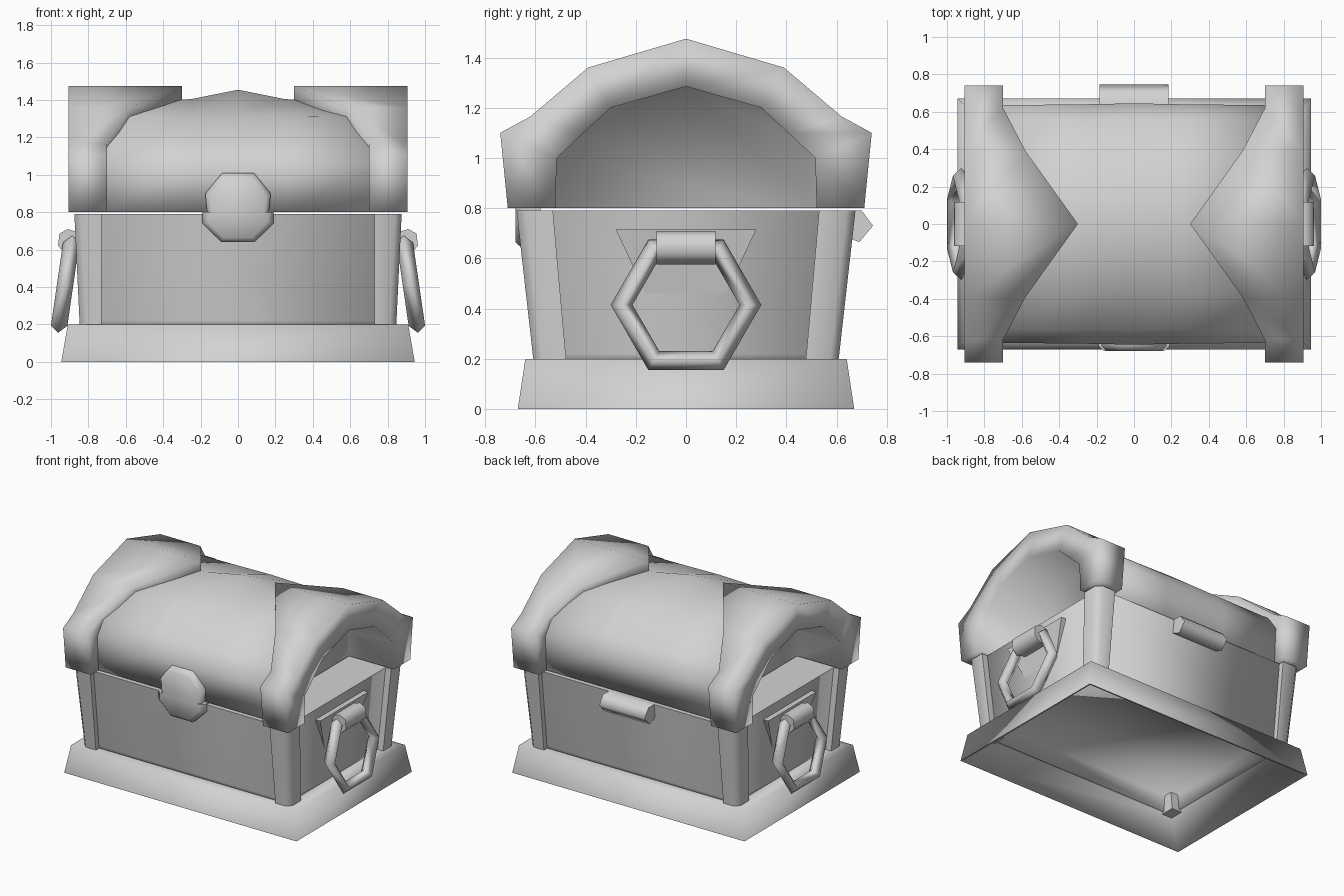
import bpy, bmesh, math

cube = bpy.data.objects.get("Cube")
if cube:
    bpy.data.objects.remove(cube, do_unlink=True)

mat = bpy.data.materials.new("plain_grey")
mat.use_nodes = True
GREY = (0.65, 0.65, 0.65, 1)
mat.diffuse_color = GREY
mat.node_tree.nodes["Principled BSDF"].inputs["Base Color"].default_value = GREY


def loft(name, loops, closed=False, angle=180, panel=None):
    """Skin equal-length point loops in order; join ends or cap them.
    panel: fill across this point column, leaving the strip before it open."""
    bm = bmesh.new()
    rings = [[bm.verts.new(p) for p in loop] for loop in loops]
    n = len(rings[0])
    pairs = list(zip(rings, rings[1:]))
    if closed:
        pairs.append((rings[-1], rings[0]))
    else:
        bm.faces.new(rings[0])
        bm.faces.new(rings[-1])
    for a, b in pairs:
        for i in range(n):
            j = (i + 1) % n
            if panel is None or j != panel:
                bm.faces.new((a[i], a[j], b[j], b[i]))
    if panel is not None:
        bm.faces.new([r[panel] for r in rings])
    bmesh.ops.recalc_face_normals(bm, faces=bm.faces)
    me = bpy.data.meshes.new(name)
    bm.to_mesh(me)
    bm.free()
    me.materials.append(mat)
    ob = bpy.data.objects.new(name, me)
    bpy.context.collection.objects.link(ob)
    bpy.ops.object.select_all(action='DESELECT')
    ob.select_set(True)
    bpy.context.view_layer.objects.active = ob
    bpy.ops.object.shade_smooth_by_angle(angle=math.radians(angle))


def rect(x, y, z):
    return [(-x, -y, z), (x, -y, z), (x, y, z), (-x, y, z)]


def arch(half):
    """Mirror a half profile (front edge to crown) over y = 0."""
    return half + [(-p[0],) + tuple(p[1:]) for p in reversed(half[:-1])]


# Flared base skirt, open underneath
loft("base_skirt", [rect(.945, .67, 0), rect(.91, .64, .2), rect(.79, .56, .2),
                    rect(.80, .57, .185), rect(.935, .66, 0)],
     closed=True, angle=92)

# Tapered box body with a raised floor
loft("body", [rect(.83, .635, .79), rect(.803, .573, .22), rect(.80, .57, .185),
              rect(.79, .56, .185), rect(.79, .55, .3)], angle=92)


# Corner posts with chamfered outer edges
def post_loop(sx, sy, x, y, yi, z):
    c = .035
    pts = [(.73, yi), (x, yi), (x, y - c), (x - c, y), (.73, y)]
    return [(sx * a, sy * b, z) for a, b in pts]


for sx, xn in ((1, "left"), (-1, "right")):
    for sy, yn in ((-1, "front"), (1, "back")):
        loft(f"post_{yn}_{xn}", [post_loop(sx, sy, .845, .605, .475, .17),
                                 post_loop(sx, sy, .875, .675, .53, .79)], angle=80)

# Cavity profile shared by the lid parts: (y, z)
hollow = arch([(-.52, .8), (-.515, 1.0), (-.41, 1.098), (-.3, 1.2), (0, 1.285)])


# Middle shell of the lid, bulging slightly at the centre
def shell_loop(x, top, bulge):
    outer = arch([(-.62, .8), (-.635 - bulge, 1.05), (-.56 - bulge, 1.16),
                  (-.36, 1.31 + bulge), (0, top)])
    inner = [(y * 1.04, .8 + (z - .8) * 1.04) for y, z in reversed(hollow)]
    return [(x, y, z) for y, z in outer + inner]


loft("lid_middle", [shell_loop(-.72, 1.38, 0), shell_loop(-.25, 1.405, .005),
                    shell_loop(0, 1.455, .01), shell_loop(.25, 1.405, .005),
                    shell_loop(.72, 1.38, 0)])

# Wide lid bands reaching towards the centre at the crown, with hollow ends
band = arch([(-.71, .8, .7), (-.74, 1.1, .7), (-.62, 1.165, .7),
             (-.39, 1.36, .58), (0, 1.475, .3)])
for s, side in ((1, "left"), (-1, "right")):
    loops = []
    for (y, z, xi), (hy, hz) in zip(band, hollow):
        loops.append([(s * .905, y, z), (s * xi, y, z),
                      (s * xi, (y + hy) / 2, (z + hz) / 2),
                      (s * .54, hy, hz), (s * .905, hy, hz)])
    loft(f"lid_band_{side}", loops, panel=3)

    # Wedge-shaped handle plate sinking into the body
    loft(f"handle_plate_{side}", [
        [(s * x0, -.28, .715), (s * x0, .28, .715),
         (s * x1, .155, .45), (s * x1, -.155, .45)]
        for x0, x1 in ((.79, .79), (.865, .812))], angle=60)

    # Hexagonal handle ring with a diamond section, hanging outwards
    ring = []
    for k in range(6):
        a = k * math.pi / 3
        loop = []
        for r, dx in ((.3, 0), (.257, .044), (.213, 0), (.257, -.044)):
            z = .415 + r * math.sin(a)
            x = .924 + dx - .145 * (z - .415)
            loop.append((s * x, r * math.cos(a), z))
        ring.append(loop)
    loft(f"handle_ring_{side}", ring, closed=True)

    # Clasp holding the ring
    clasp = [(.82, .60), (.82, .68), (.91, .71), (.955, .685), (.962, .62), (.92, .575)]
    loft(f"handle_clasp_{side}", [[(s * x, y, z) for x, z in clasp]
                                  for y in (-.118, .118)], angle=65)


# Front latch: lid half and body half, each with a smaller front face
def latch(name, pts):
    loft(name, [[(x * k, y, .8 + (z - .8) * k) for x, z in pts]
                for k, y in ((1, -.58), (1, -.652), (.85, -.68))], angle=75)


latch("latch_upper", [(-.165, .8), (-.175, .9), (-.085, 1.01),
                      (.085, 1.01), (.175, .9), (.165, .8)])
latch("latch_lower", [(-.19, .8), (-.19, .74), (-.09, .64),
                      (.09, .64), (.19, .74), (.19, .8)])

# Hinge bar at the back
hinge = [(.60, .79), (.70, .79), (.745, .73), (.69, .665), (.60, .70)]
loft("back_hinge", [[(x, y, z) for y, z in hinge] for x in (-.185, .185)], angle=80)
